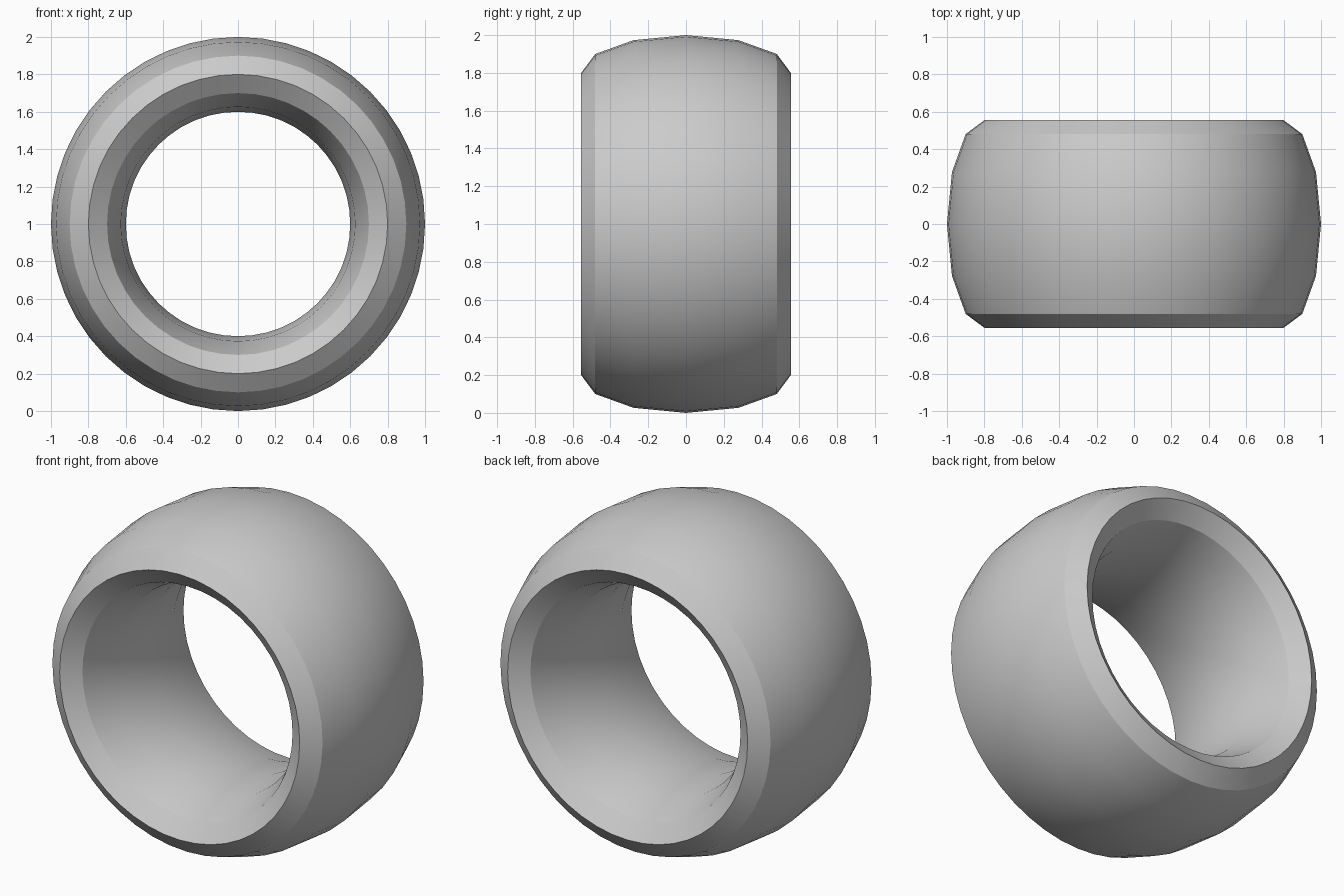
import bpy
import math

cube = bpy.data.objects.get("Cube")
if cube:
    bpy.data.objects.remove(cube, do_unlink=True)

# Plain grey finish
grey = bpy.data.materials.new("light_grey")
grey.use_nodes = True
colour = (0.6, 0.6, 0.6, 1.0)
grey.diffuse_color = colour
for node in grey.node_tree.nodes:
    if node.type == "BSDF_PRINCIPLED":
        node.inputs["Base Color"].default_value = colour

# Wide ring: a torus with its axis along y, stretched along that axis
RING_RADIUS = 0.8
TUBE_RADIUS = 0.2
HALF_WIDTH = 0.555

bpy.ops.mesh.primitive_torus_add(
    major_segments=48, minor_segments=12,
    major_radius=RING_RADIUS, minor_radius=TUBE_RADIUS,
    location=(0, 0, RING_RADIUS + TUBE_RADIUS),
    rotation=(math.pi / 2, 0, 0))
ring = bpy.context.object
ring.name = "wide_ring"
ring.scale.z = HALF_WIDTH / TUBE_RADIUS
bpy.ops.object.transform_apply(location=False, rotation=True, scale=True)
ring.data.materials.clear()
ring.data.materials.append(grey)

# Smooth tread and bore, crisp rim chamfers
bpy.ops.object.shade_smooth_by_angle(angle=math.radians(30))
